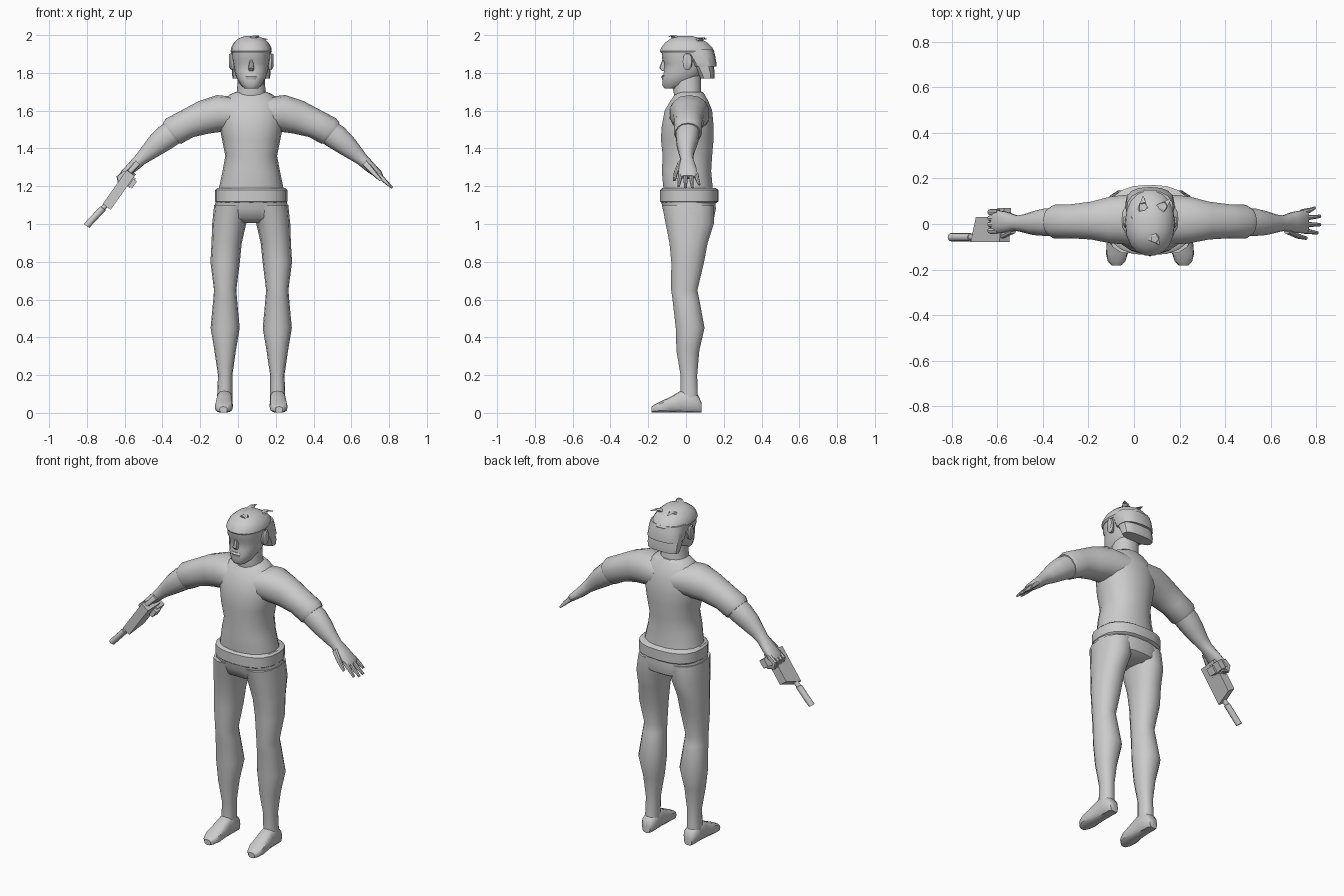
import bpy, bmesh, math
from mathutils import Vector

CX = 0.07  # body centre line
grey = bpy.data.materials.new("plain grey")
grey.diffuse_color = (0.6, 0.6, 0.6, 1)


def finish(name, bm, angle=40):
    bmesh.ops.recalc_face_normals(bm, faces=bm.faces)
    me = bpy.data.meshes.new(name)
    bm.to_mesh(me)
    bm.free()
    ob = bpy.data.objects.new(name, me)
    bpy.context.collection.objects.link(ob)
    me.materials.append(grey)
    bpy.ops.object.select_all(action='DESELECT')
    ob.select_set(True)
    bpy.context.view_layer.objects.active = ob
    bpy.ops.object.shade_smooth_by_angle(angle=math.radians(angle))
    return ob


def loft(name, rings, n=14, power=2.2, angle=40):
    """Skin through rings of (centre, half axis u, half axis v)."""
    bm, loops = bmesh.new(), []
    for c, u, v in rings:
        loop = []
        for i in range(n):
            t = 2 * math.pi * i / n
            a, b = math.cos(t), math.sin(t)
            a = math.copysign(abs(a) ** (2 / power), a)
            b = math.copysign(abs(b) ** (2 / power), b)
            loop.append(bm.verts.new(Vector(c) + Vector(u) * a + Vector(v) * b))
        loops.append(loop)
    for p, q in zip(loops, loops[1:]):
        for i in range(n):
            j = (i + 1) % n
            bm.faces.new((p[i], p[j], q[j], q[i]))
    bm.faces.new(loops[0])
    bm.faces.new(loops[-1])
    return finish(name, bm, angle)


def upright(name, rows, x=CX, **kw):
    """Rows are (z, half width, front y, back y)."""
    return loft(name, [((x, (f + b) / 2, z), (w, 0, 0), (0, (b - f) / 2, 0))
                       for z, w, f, b in rows], **kw)


def limb(name, rows, **kw):
    """Rows are (x, y, z, thickness, half depth in y), running in the xz plane."""
    pts = [Vector(r[:3]) for r in rows]
    rings = []
    for i, r in enumerate(rows):
        d = pts[min(i + 1, len(pts) - 1)] - pts[max(i - 1, 0)]
        u = Vector((-d.z, 0, d.x)).normalized() * r[3]
        rings.append((pts[i], u, (0, r[4], 0)))
    return loft(name, rings, **kw)


def prism(name, profile, origin, along, thick):
    """Profile (s, y) extruded across the barrel direction."""
    d = Vector(along).normalized()
    nrm = Vector((-d.z, 0, d.x)) * thick
    bm = bmesh.new()
    sides = [[bm.verts.new(Vector(origin) + d * s + Vector((0, y, 0)) + nrm * k)
              for s, y in profile] for k in (-1, 1)]
    for s in sides:
        bm.faces.new(s)
    for i in range(len(profile)):
        j = (i + 1) % len(profile)
        bm.faces.new((sides[0][i], sides[0][j], sides[1][j], sides[1][i]))
    return finish(name, bm, 30)


# Torso, belt and pelvis
upright("torso", [(1.17, .175, -.12, .145), (1.28, .152, -.13, .135), (1.36, .137, -.125, .14),
                  (1.45, .155, -.135, .148), (1.52, .168, -.13, .148), (1.60, .17, -.115, .14),
                  (1.65, .145, -.085, .12), (1.685, .115, -.06, .10), (1.70, .08, -.05, .09)], n=18)
upright("belt", [(1.11, .182, -.125, .158), (1.12, .191, -.137, .172), (1.18, .191, -.137, .172),
                 (1.19, .18, -.125, .158)], n=20, power=2.5)
upright("pelvis", [(1.13, .185, -.135, .155), (1.08, .198, -.125, .16), (1.03, .18, -.105, .15),
                   (1.005, .1, -.06, .11)], n=18, power=2.4)
upright("neck", [(1.66, .085, -.06, .095), (1.71, .075, -.07, .08), (1.80, .07, -.06, .08)])

# Legs, feet
for s, side in ((-1, "right"), (1, "left")):
    legs = [(1.1, .10, .096, -.13, .15), (1.0, .117, .090, -.11, .15), (.9, .13, .080, -.09, .117),
            (.8, .138, .078, -.08, .098), (.65, .138, .059, -.08, .062), (.6, .138, .063, -.073, .072),
            (.45, .138, .077, -.056, .10), (.33, .138, .057, -.052, .072), (.2, .138, .038, -.03, .06),
            (.10, .14, .040, -.03, .063), (.04, .14, .040, -.03, .07)]
    loft(side + "_leg", [((CX + s * o, (f + b) / 2, z), (w, 0, 0), (0, (b - f) / 2, 0))
                         for z, o, w, f, b in legs])
    foot = [(.082, .026, .055), (.065, .04, .09), (.01, .042, .12), (-.03, .042, .115),
            (-.08, .046, .085), (-.13, .048, .062), (-.165, .038, .045), (-.182, .02, .032)]
    loft(side + "_foot", [((CX + s * (.14 + max(0, -y) * .04), y, h / 2 + .001),
                           (w, 0, 0), (0, 0, h / 2)) for y, w, h in foot], n=12, power=2.8)

    # Sleeves, forearms and palms
    arm = [(.06, .02, 1.585, .085, .115), (.17, .018, 1.585, .098, .105), (.25, .015, 1.565, .09, .085),
           (.34, .012, 1.53, .077, .076), (.41, .01, 1.492, .078, .076), (.425, .01, 1.48, .070, .066)]
    fore = [(.39, .01, 1.50, .066, .062), (.45, .008, 1.46, .066, .062), (.50, .004, 1.42, .058, .054),
            (.55, .002, 1.375, .044, .040), (.585, .004, 1.343, .034, .034), (.63, .008, 1.30, .029, .046),
            (.675, .01, 1.262, .022, .052), (.69, .01, 1.248, .012, .046)]
    for name, rows in (("_sleeve", arm), ("_forearm", fore)):
        limb(side + name, [(CX + s * r[0],) + r[1:] for r in rows])

    # Fingers: spread on the open hand, curled on the gripping hand
    for i in range(4):
        y = .052 - .027 * i
        if s > 0:
            tip = .735 + .012 * (i in (1, 2)) - .012 * (i == 0)
            path = [(.665, y, 1.268, .014, .013), (.70, y * 1.15, 1.235, .012, .011),
                    (tip, y * 1.35, 1.193 + (.745 - tip) * .7, .006, .007)]
        else:
            path = [(.665, y, 1.272, .016, .014), (.70, y, 1.245, .015, .013),
                    (.695, y, 1.215, .013, .012), (.655, y, 1.205, .009, .010)]
        limb(f"{side}_finger_{i + 1}", [(CX + s * p[0],) + p[1:] for p in path], n=8)
    thumb = [(.60, -.03, 1.325, .018, .014), (.645, -.052, 1.275, .014, .012), (.685, -.062, 1.232, .008, .008)]
    limb(side + "_thumb", [(CX + s * p[0],) + p[1:] for p in thumb], n=8)

    # Ears
    loft(side + "_ear", [((CX + s * .085, .005, 1.855), (0, .018, 0), (0, 0, .035)),
                         ((CX + s * .108, .008, 1.86), (0, .026, 0), (0, 0, .046)),
                         ((CX + s * .117, .012, 1.865), (0, .018, 0), (0, 0, .036))], n=10)

# Head with brow, nose and chin
upright("head", [(1.718, .035, -.115, -.04), (1.735, .055, -.127, .02), (1.775, .078, -.124, .07),
                 (1.81, .089, -.118, .10), (1.85, .096, -.114, .125), (1.875, .100, -.129, .135),
                 (1.93, .100, -.130, .135)], n=18, power=2.3)
loft("nose", [((CX, -.112, 1.868), (.008, 0, 0), (0, .014, 0)),
              ((CX, -.122, 1.825), (.016, 0, 0), (0, .02, 0)),
              ((CX, -.115, 1.81), (.012, 0, 0), (0, .012, 0))], n=8)
loft("mouth", [((CX, -.118, 1.79), (.026, 0, 0), (0, .006, 0)),
               ((CX, -.12, 1.78), (.03, 0, 0), (0, .010, 0)),
               ((CX, -.12, 1.765), (.024, 0, 0), (0, .006, 0))], n=8)

# Hair: cap with rim, then two overlapping tiers down the back
upright("hair_cap", [(1.905, .104, -.134, .15), (1.915, .109, -.14, .152), (1.935, .106, -.132, .14),
                     (1.96, .092, -.112, .115), (1.983, .066, -.08, .075), (1.996, .03, -.045, .03)], n=18, angle=30)
upright("hair_upper_tier", [(1.835, .106, .025, .162), (1.845, .108, .015, .162), (1.89, .107, -.01, .155),
                            (1.925, .104, -.04, .145)], n=16, power=2.5, angle=30)
upright("hair_lower_tier", [(1.77, .098, .075, .150), (1.80, .103, .06, .152), (1.85, .103, .03, .145)],
        n=16, power=2.7, angle=30)
for i, (x, y, z, tx, ty) in enumerate([(.04, .05, 1.975, .0, .07), (.11, .06, 1.97, .05, .05),
                                       (.08, -.05, 1.985, .03, -.04), (.02, .0, 1.96, -.03, .03)]):
    loft(f"hair_tuft_{i + 1}", [((x, y, z), (.028, 0, 0), (0, .028, 0)),
                                ((x + tx * .4, y + ty * .4, z + .012), (.018, 0, 0), (0, .018, 0)),
                                ((x + tx, y + ty, z + .006), (.003, 0, 0), (0, .003, 0))], n=5, angle=20)

# Pistol: slanted body, grip, trigger guard and barrel
AIM = (-.116, 0, -.164)
START = (-.574, 0, 1.262)
prism("gun_body", [(-.01, -.08), (.21, -.08), (.17, .03), (-.02, .03)], START, AIM, .026)
prism("gun_grip", [(.0, .0), (.06, .0), (.05, .07), (.0, .07)], (-.555, 0, 1.25), AIM, .018)
prism("gun_trigger_guard", [(.0, -.02), (.045, -.02), (.045, .03), (.0, .03)], (-.545, 0, 1.232), AIM, .012)
d = Vector(AIM).normalized()
side_axis = Vector((-d.z, 0, d.x))
tip, root = Vector((-.802, -.058, .99)), Vector((-.685, -.058, 1.115))
loft("gun_barrel", [(root, side_axis * .014, (0, .014, 0)), (root.lerp(tip, .25), side_axis * .014, (0, .014, 0)),
                    (root.lerp(tip, .26), side_axis * .018, (0, .018, 0)), (tip, side_axis * .018, (0, .018, 0))],
     n=12, power=2)
